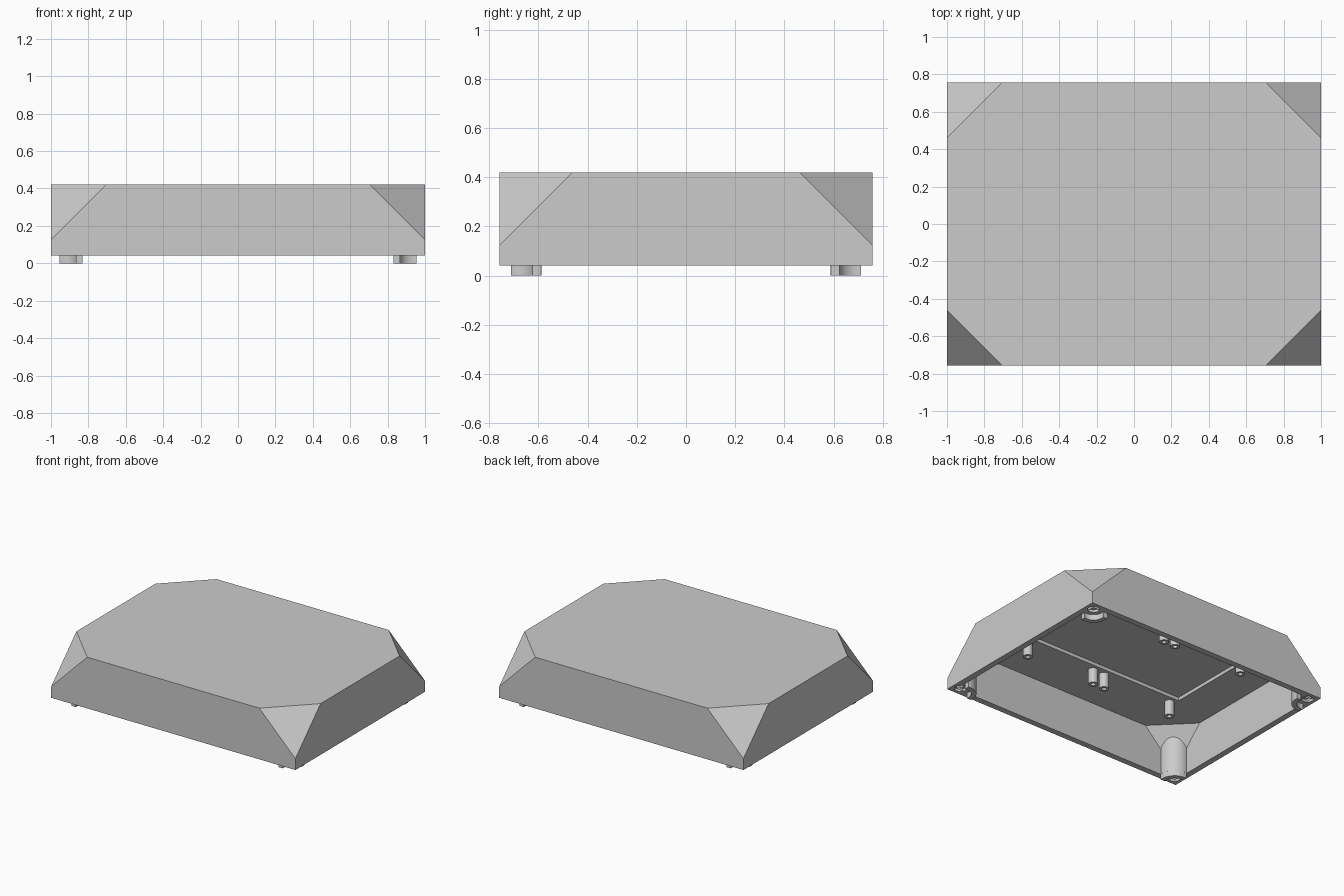
import bpy
import bmesh
import math
from mathutils import Matrix, Vector

cube = bpy.data.objects.get("Cube")
if cube:
    bpy.data.objects.remove(cube, do_unlink=True)

# One plain grey plastic
grey = bpy.data.materials.new("grey plastic")
grey.use_nodes = True
grey.diffuse_color = (0.6, 0.6, 0.6, 1)
grey.node_tree.nodes["Principled BSDF"].inputs["Base Color"].default_value = (0.6, 0.6, 0.6, 1)

CORNERS = ((-1, -1), (1, -1), (1, 1), (-1, 1))
BOTTOM, TOP, CEILING = 0.041, 0.42, 0.37
HX, HY, WALL = 1.0, 0.757, 0.045
GAP = 0.018                                  # screw axis to inner wall
SCREW_X, SCREW_Y = HX - WALL - GAP, HY - WALL - GAP
PILLAR_R, FOOT_R, BORE_R, SCREW_R = 0.107, 0.073, 0.04, 0.018


def finish(name, bm, smooth=False):
    mesh = bpy.data.meshes.new(name)
    bm.to_mesh(mesh)
    bm.free()
    mesh.materials.append(grey)
    ob = bpy.data.objects.new(name, mesh)
    bpy.context.collection.objects.link(ob)
    if smooth:
        bpy.ops.object.select_all(action='DESELECT')
        ob.select_set(True)
        bpy.context.view_layer.objects.active = ob
        bpy.ops.object.shade_smooth_by_angle(angle=math.radians(35))


def clip(bm, co, normal):
    """Remove everything on the far side of a plane."""
    bmesh.ops.bisect_plane(bm, geom=bm.verts[:] + bm.edges[:] + bm.faces[:],
                           plane_co=co, plane_no=normal, clear_outer=True)


def clip_corner(bm, sx, sy, total):
    """Trim to |x| + |y| + z = total at one corner."""
    n = Vector((sx, sy, 1))
    clip(bm, n * total / 3, n)


def chamfered_box(hx, hy, top, total):
    """Box with its four upper corners cut off and its bottom left open."""
    bm = bmesh.new()
    m = Matrix.Translation((0, 0, (BOTTOM + top) / 2)) @ Matrix.Diagonal(
        (2 * hx, 2 * hy, top - BOTTOM, 1))
    bmesh.ops.create_cube(bm, size=1, matrix=m)
    for sx, sy in CORNERS:
        clip_corner(bm, sx, sy, total)
        cut = [e for e in bm.edges if e.is_boundary]
        bmesh.ops.contextual_create(bm, geom=cut)
    base = [f for f in bm.faces if f.calc_center_median().z < BOTTOM + 0.001]
    bmesh.ops.delete(bm, geom=base, context='FACES')
    return bm


def ring(bm, points, z):
    """Closed loop of vertices and edges through flat points."""
    verts = [bm.verts.new((x, y, z)) for x, y in points]
    edges = [bm.edges.new((v, verts[(i + 1) % len(verts)])) for i, v in enumerate(verts)]
    return verts, edges


def arc(radius, start, end, steps):
    """Points in corner-local axes, from start to end degrees."""
    angles = [math.radians(start + (end - start) * i / steps) for i in range(steps + 1)]
    return [(SCREW_X + radius * math.cos(a), SCREW_Y + radius * math.sin(a)) for a in angles]


def overhang(radius):
    """Angle by which a circle round the screw passes its axis at the wall."""
    return math.degrees(math.asin(GAP / radius))


# Outer skin
bm = chamfered_box(HX, HY, TOP, 1.882)
bmesh.ops.recalc_face_normals(bm, faces=bm.faces[:])
finish("outer_shell", bm)

# Inner skin, with a rectangular recess sunk into its ceiling
bm = chamfered_box(HX - WALL, HY - WALL, CEILING, 1.78)
ceiling = max(bm.faces, key=lambda f: f.calc_center_median().z)
border = list(ceiling.edges)
bmesh.ops.delete(bm, geom=[ceiling], context='FACES_ONLY')
rect, rect_edges = ring(bm, [(x * 0.655, y * 0.316) for x, y in CORNERS], CEILING)
bmesh.ops.triangle_fill(bm, edges=border + rect_edges, use_beauty=True, normal=(0, 0, 1))
deep = [bm.verts.new(v.co + Vector((0, 0, 0.025))) for v in rect]
for i in range(4):
    j = (i + 1) % 4
    bm.faces.new((rect[i], rect[j], deep[j], deep[i]))
bm.faces.new(deep)
bmesh.ops.recalc_face_normals(bm, faces=bm.faces[:])
bmesh.ops.reverse_faces(bm, faces=bm.faces[:])
finish("inner_shell", bm)

# Bottom rim, notched round each screw hole
bm = bmesh.new()
outer = ring(bm, [(x * HX, y * HY) for x, y in CORNERS], BOTTOM)[1]
reach = math.degrees(math.acos(GAP / BORE_R))
notch = arc(BORE_R, -reach, 90 + reach, 20)
path = []
for sx, sy in CORNERS:
    points = [(x * sx, y * sy) for x, y in notch]
    path += points if sx * sy > 0 else points[::-1]
inner = ring(bm, path, BOTTOM)[1]
bmesh.ops.triangle_fill(bm, edges=outer + inner, use_beauty=True, normal=(0, 0, -1))
for f in bm.faces:
    f.normal_update()
    if f.normal.z > 0:
        f.normal_flip()
finish("bottom_rim", bm)


def lathe(x, y, profile, segments):
    """Spin a radius/height profile about an upright axis."""
    bm = bmesh.new()
    verts = [bm.verts.new((r, 0, z)) for r, z in profile]
    edges = [bm.edges.new(pair) for pair in zip(verts, verts[1:])]
    bmesh.ops.spin(bm, geom=verts + edges, cent=(0, 0, 0), axis=(0, 0, 1),
                   angle=math.tau, steps=segments, use_duplicate=False)
    bmesh.ops.remove_doubles(bm, verts=bm.verts[:], dist=0.0005)
    bmesh.ops.recalc_face_normals(bm, faces=bm.faces[:])
    # Make the open-topped skin face outward at its widest side
    side = max(bm.faces, key=lambda f: f.calc_center_median().xy.length)
    if side.normal.xy.dot(side.calc_center_median().xy) < 0:
        bmesh.ops.reverse_faces(bm, faces=bm.faces[:])
    bmesh.ops.translate(bm, verts=bm.verts[:], vec=(x, y, 0))
    return bm


for sx, sy in CORNERS:
    where = ("back" if sy > 0 else "front") + ("_left" if sx > 0 else "_right")

    # Screw pillar, trimmed to stay within the walls and the cut corner
    bm = lathe(sx * SCREW_X, sy * SCREW_Y,
               [(0, 0.13), (SCREW_R, 0.13), (SCREW_R, 0.06), (BORE_R, 0.06),
                (BORE_R, BOTTOM), (PILLAR_R, BOTTOM), (PILLAR_R, 0.39)], 48)
    clip_corner(bm, sx, sy, 1.84)
    clip(bm, (sx * (HX - 0.015), 0, 0), (sx, 0, 0))
    clip(bm, (0, sy * (HY - 0.015), 0), (0, sy, 0))
    finish(where + "_corner_pillar", bm, smooth=True)

    # Curved foot carrying on the pillar's inner side down to the ground
    bm = bmesh.new()
    d, e = overhang(PILLAR_R), overhang(FOOT_R)
    points = arc(PILLAR_R, 180 - d, 270 + d, 16) + arc(FOOT_R, 270 + e, 180 - e, 16)
    foot = bm.faces.new([bm.verts.new((x * sx, y * sy, 0)) for x, y in points])
    lifted = bmesh.ops.extrude_face_region(bm, geom=[foot], use_keep_orig=True)["geom"]
    bmesh.ops.translate(bm, vec=(0, 0, BOTTOM),
                        verts=[v for v in lifted if isinstance(v, bmesh.types.BMVert)])
    bmesh.ops.recalc_face_normals(bm, faces=bm.faces[:])
    finish(where + "_foot", bm, smooth=True)

# Slim mounting posts along both long sides of the recess
for side, y in (("front", -0.37), ("back", 0.37)):
    for i, x in enumerate((-0.62, -0.048, 0.048, 0.62)):
        bm = lathe(x, y, [(0, 0.36), (0.016, 0.36), (0.016, 0.26), (0.033, 0.26),
                          (0.033, 0.39)], 24)
        finish(f"{side}_mounting_post_{i + 1}", bm, smooth=True)
